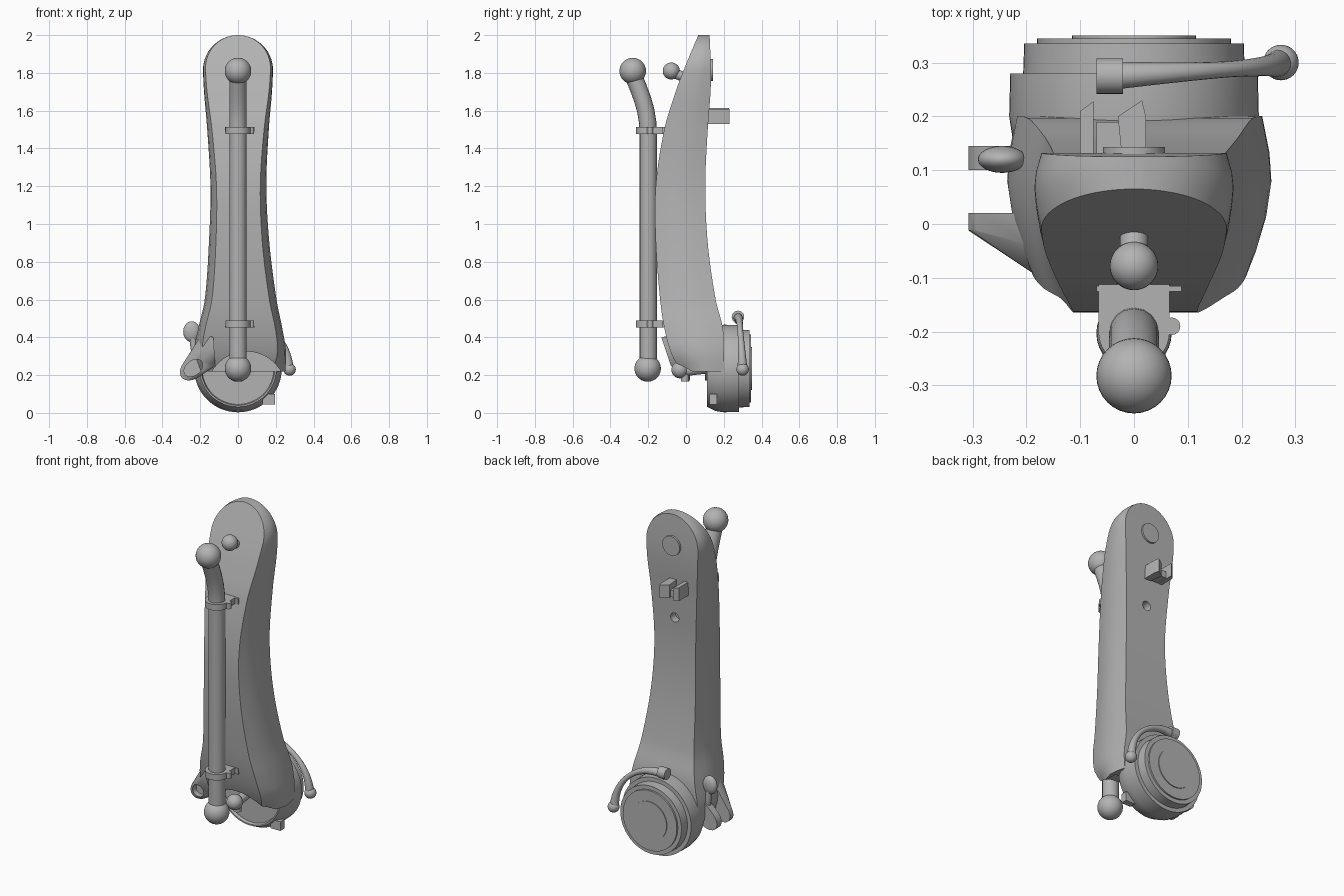
import bpy, bmesh, math
from mathutils import Vector, Matrix

cube = bpy.data.objects.get("Cube")
if cube:
    bpy.data.objects.remove(cube, do_unlink=True)

grey = bpy.data.materials.new("plain_grey")
grey.use_nodes = True
COLOR = (0.45, 0.45, 0.45, 1)
grey.diffuse_color = COLOR
for node in grey.node_tree.nodes:
    if node.type == 'BSDF_PRINCIPLED':
        node.inputs["Base Color"].default_value = COLOR

HUB_Z = 0.235


def activate(ob):
    bpy.ops.object.select_all(action='DESELECT')
    ob.select_set(True)
    bpy.context.view_layer.objects.active = ob


def finish(name, bm, smooth=True):
    bmesh.ops.recalc_face_normals(bm, faces=bm.faces)
    me = bpy.data.meshes.new(name)
    bm.to_mesh(me)
    bm.free()
    me.materials.append(grey)
    ob = bpy.data.objects.new(name, me)
    bpy.context.scene.collection.objects.link(ob)
    if smooth:
        activate(ob)
        bpy.ops.object.shade_smooth_by_angle(angle=math.radians(32))
    return ob


def ball(name, loc, r, scale=(1, 1, 1)):
    bm = bmesh.new()
    mat = Matrix.Translation(loc) @ Matrix.Diagonal((*scale, 1))
    bmesh.ops.create_uvsphere(bm, u_segments=32, v_segments=18, radius=r, matrix=mat)
    return finish(name, bm)


def box(name, lo, hi):
    lo, hi = Vector(lo), Vector(hi)
    bm = bmesh.new()
    mat = Matrix.Translation((lo + hi) / 2) @ Matrix.Diagonal((*(hi - lo), 1))
    bmesh.ops.create_cube(bm, size=1, matrix=mat)
    return finish(name, bm, False)


def rod(name, a, b, r, r2=None):
    a, b = Vector(a), Vector(b)
    bm = bmesh.new()
    mat = Matrix.Translation((a + b) / 2) @ (b - a).to_track_quat('Z', 'Y').to_matrix().to_4x4()
    bmesh.ops.create_cone(bm, cap_ends=True, segments=40, radius1=r, radius2=r2 or r,
                          depth=(b - a).length, matrix=mat)
    return finish(name, bm)


def tube(name, pts, radii, r):
    cu = bpy.data.curves.new(name, 'CURVE')
    cu.dimensions = '3D'
    cu.bevel_depth, cu.bevel_resolution, cu.use_fill_caps = r, 6, True
    sp = cu.splines.new('POLY')
    sp.points.add(len(pts) - 1)
    for p, co, k in zip(sp.points, pts, radii):
        p.co, p.radius = (*co, 1), k
    cu.materials.append(grey)
    ob = bpy.data.objects.new(name, cu)
    bpy.context.scene.collection.objects.link(ob)
    activate(ob)
    bpy.ops.object.convert(target='MESH')
    bpy.ops.object.shade_smooth_by_angle(angle=math.radians(40))
    return ob


def lathe(name, profile):
    """Turn (radius, y) points round the hub axis."""
    bm = bmesh.new()
    vs = [bm.verts.new((r, y, HUB_Z)) for r, y in profile]
    edges = [bm.edges.new(e) for e in zip(vs, vs[1:])]
    bmesh.ops.spin(bm, geom=vs + edges, cent=(0, 0, HUB_Z), axis=(0, 1, 0),
                   angle=math.tau, steps=64)
    bmesh.ops.remove_doubles(bm, verts=bm.verts, dist=1e-4)
    return finish(name, bm)


def cut(ob, cutter):
    activate(ob)
    mod = ob.modifiers.new("cut", 'BOOLEAN')
    mod.operation, mod.object, mod.solver = 'DIFFERENCE', cutter, 'EXACT'
    bpy.ops.object.modifier_apply(modifier=mod.name)
    bpy.data.objects.remove(cutter, do_unlink=True)
    bpy.ops.object.shade_smooth_by_angle(angle=math.radians(32))


def hull(name, pts):
    bm = bmesh.new()
    for p in pts:
        bm.verts.new(p)
    res = bmesh.ops.convex_hull(bm, input=bm.verts)
    bmesh.ops.delete(bm, geom=list({g for g in res["geom_interior"]}), context='VERTS')
    return finish(name, bm)


# Body: rows of height, centre x, half width, front half width, front y, back y
KEYS = [(.22, .01, .24, .17, -.03, .2), (.32, .01, .245, .2, -.08, .2),
        (.45, .012, .222, .185, -.115, .195), (.6, .014, .19, .152, -.137, .157),
        (.9, .006, .16, .123, -.16, .115), (1.2, .002, .148, .116, -.16, .102),
        (1.5, 0, .163, .138, -.115, .115), (1.7, 0, .18, .164, -.055, .13),
        (1.815, 0, .185, .172, -.012, .132), (2, 0, .185, .178, .065, .125)]


def tangent(i):
    a, b = KEYS[max(i - 1, 0)], KEYS[min(i + 1, len(KEYS) - 1)]
    return [(q - p) / (b[0] - a[0]) for p, q in zip(a, b)]


def section(z):
    i = max(k for k in range(len(KEYS) - 1) if KEYS[k][0] <= z)
    a, b, h = KEYS[i], KEYS[i + 1], KEYS[i + 1][0] - KEYS[i][0]
    t = (z - a[0]) / h
    s = t * t * (3 - 2 * t)
    return [p + (q - p) * s + h * (t * (1 - t) ** 2 * m - t * t * (1 - t) * n)
            for p, q, m, n in zip(a, b, tangent(i), tangent(i + 1))][1:]


CAP_Z, CAP_R = 1.815, 0.185
heights = [.22 + (CAP_Z - .22) * i / 44 for i in range(44)]
heights += [CAP_Z + CAP_R * math.sin(math.radians(a)) for a in range(0, 90, 6)] + [1.9995]
bm = bmesh.new()
rings = []
for z in heights:
    xc, w, f, yf, yb = section(z)
    k = math.sqrt(max(0, 1 - ((z - CAP_Z) / CAP_R) ** 2)) if z > CAP_Z else 1
    d = yb - yf
    half = [(f, 0), (f + .45 * (w - f), .16), (f + .8 * (w - f), .34),
            (w, .55), (w * .985, .75), (w * .93, 1)]
    loop = [(x, t) for x, t in half] + [(-x, t) for x, t in reversed(half)]
    rings.append([bm.verts.new((xc + x * k, yf + t * d, z)) for x, t in loop])
for lo, hi in zip(rings, rings[1:]):
    for i in range(len(lo)):
        j = (i + 1) % len(lo)
        bm.faces.new((lo[i], lo[j], hi[j], hi[i]))
bm.faces.new(rings[0])
bm.faces.new(rings[-1])
body = finish("arm_body", bm)
cut(body, rod("arch_cutter", (.045, -.5, .115), (.045, .11, .115), .21))
cut(body, rod("hole_cutter", (0, .06, 1.37), (0, .3, 1.37), .028))

# Hub with stepped rear rims
lathe("hub", [(0, .13), (.19, .13), (.195, .112), (.203, .112), (.225, .155), (.232, .2),
              (.23, .28), (.206, .28), (.204, .335), (.18, .335), (.18, .345),
              (.115, .345), (.115, .35), (0, .35)])
box("hub_tab", (.13, .125, .045), (.195, .165, .1))

# Clamp lever curving over the hub
pts, radii = [], []
for i in range(25):
    t = i / 24
    a = math.radians(101 - 104 * t)
    pts.append((.268 * math.cos(a), .275 + .025 * t, HUB_Z + .268 * math.sin(a)))
    radii.append(.55 + .45 * abs(2 * t - 1) ** 1.5)
tube("clamp_lever", pts, radii, .027)
rod("lever_pivot", (-.07, .275, .508), (-.02, .275, .508), .033)
ball("lever_tip", (.273, .3, .23), .033)

# Forked ear with its swing bolt
EAR = Vector((-.236, 0, .238))


def ellipse(y, rx=.08, rz=.056):
    rot = Matrix.Rotation(math.radians(-38), 3, 'Y')
    return [EAR + Vector((0, y, 0)) + rot @ Vector((rx * math.cos(a), 0, rz * math.sin(a)))
            for a in (math.tau * i / 32 for i in range(32))]


ear = hull("ear_front", ellipse(-.012) + ellipse(.02) +
           [(-.13, -.13, .4), (-.12, -.08, .25), (-.19, -.04, .42), (-.18, .02, .42)])
cut(ear, hull("ear_hole_cutter", ellipse(-.3, .055, .038) + ellipse(.01, .055, .038)))
hull("ear_back", ellipse(.1) + ellipse(.145) + [(-.15, .1, .4), (-.15, .145, .4)])
rod("swing_bolt", (-.22, .12, .25), (-.245, .12, .43), .018)
ball("bolt_knob", (-.245, .12, .43), .05, (.9, .5, 1.1))

# Grab rod with bent top and end balls
bend = [(0, -.2, .24), (0, -.2, 1.48), (0, -.203, 1.54), (0, -.213, 1.6),
        (0, -.23, 1.66), (0, -.252, 1.72), (0, -.285, 1.8)]
tube("grab_rod", bend, [1] * len(bend), .046)
ball("rod_ball_top", (0, -.282, 1.81), .07)
ball("rod_ball_bottom", (0, -.203, .235), .07)

# Clips holding the rod
for name, z in (("upper", 1.495), ("lower", .47)):
    lo, hi = z - .018, z + .018
    rod(name + "_clip_ring", (0, -.2, lo), (0, -.2, hi), .066)
    box(name + "_clip_block", (-.066, -.2, lo), (.066, -.11, hi))
    box(name + "_clip_flange", (-.07, -.125, lo), (.088, -.115, hi))
    rod(name + "_clip_nub", (.07, -.19, lo), (.07, -.19, hi), .016)

# Ball studs on the front
ball("upper_stud", (0, -.078, 1.81), .045)
rod("upper_stud_neck", (0, -.07, 1.8), (0, .04, 1.76), .026)
ball("lower_stud", (0, -.032, .228), .045)
rod("lower_stud_neck", (0, -.03, .22), (0, .14, .24), .028)
rod("lower_stud_pin", (0, -.005, .165), (0, -.005, .24), .022)

# Rear boss and cable hook
rod("rear_boss", (0, .11, 1.815), (0, .143, 1.815), .058)
box("hook_stem", (-.07, .09, 1.535), (.015, .19, 1.575))
hull("hook_wing_left", [(x, y, z) for x, y in ((-.1, .1), (-.075, .1), (-.075, .228), (-.1, .21))
                        for z in (1.535, 1.615)])
hull("hook_wing_right", [(x, y, z) for x, y in ((-.02, .1), (.022, .1), (.022, .2), (.015, .23), (-.03, .2))
                         for z in (1.53, 1.61)])
